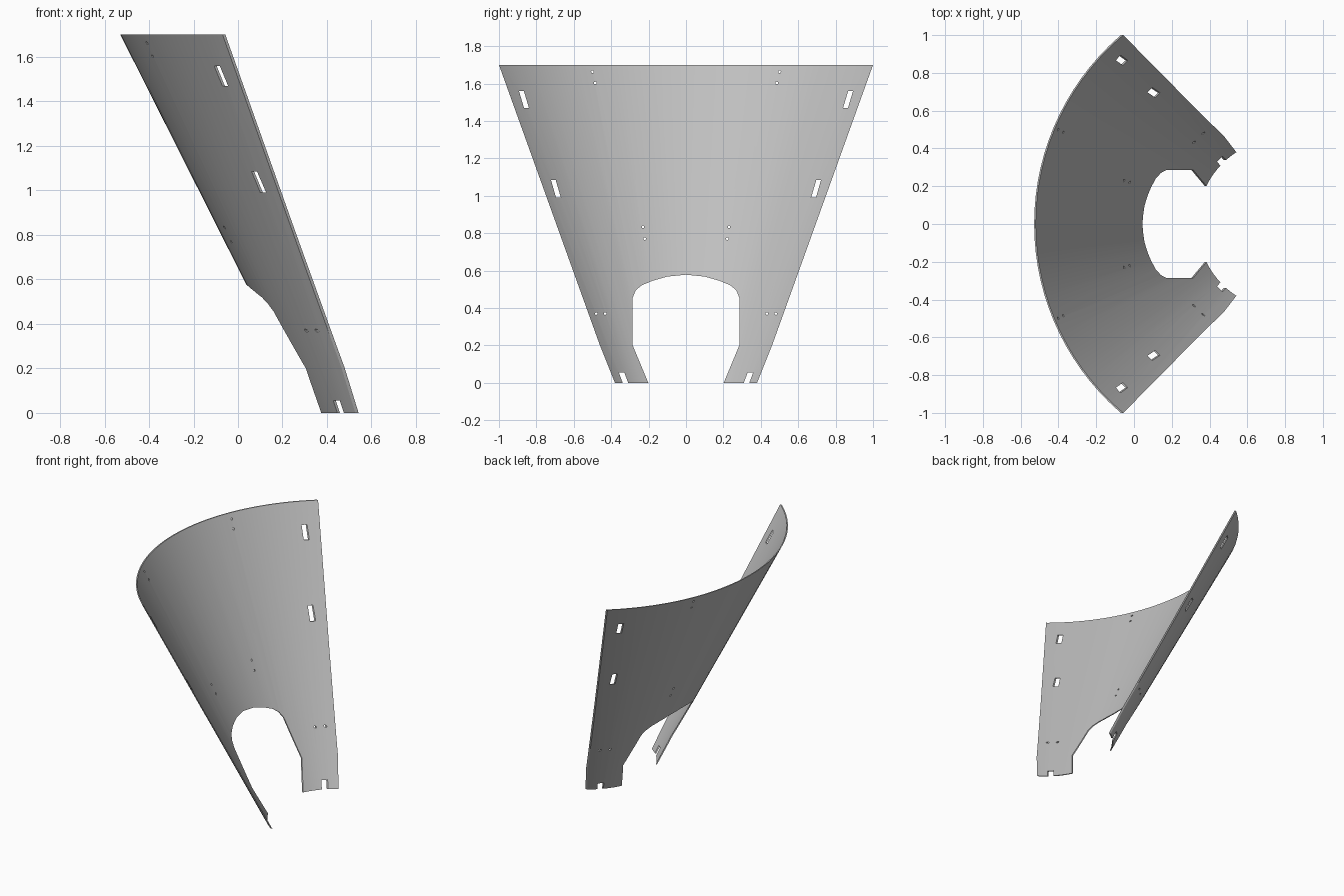
import bpy, bmesh, math

cube = bpy.data.objects.get("Cube")
if cube:
    bpy.data.objects.remove(cube, do_unlink=True)

# Cone the sheet is rolled on
AXIS_X, R_BASE, SLOPE, HEIGHT = 0.79, 0.462, 0.504, 1.70
THICK, SWEEP, SEGS = 0.008, math.radians(65), 40

grey = bpy.data.materials.new("sheet grey")
grey.use_nodes = True
grey.diffuse_color = (0.52, 0.52, 0.52, 1)
grey.node_tree.nodes["Principled BSDF"].inputs["Base Color"].default_value = (0.52, 0.52, 0.52, 1)


def make_object(name, bm):
    bmesh.ops.recalc_face_normals(bm, faces=bm.faces[:])
    mesh = bpy.data.meshes.new(name)
    bm.to_mesh(mesh)
    bm.free()
    mesh.materials.append(grey)
    obj = bpy.data.objects.new(name, mesh)
    bpy.context.collection.objects.link(obj)
    return obj


def add_prism(bm, outline):
    """Extrude a (y, z) outline along x, right through the sheet."""
    face = bm.faces.new([bm.verts.new((-0.8, y, z)) for y, z in outline])
    moved = bmesh.ops.extrude_face_region(bm, geom=[face])["geom"]
    verts = [v for v in moved if isinstance(v, bmesh.types.BMVert)]
    bmesh.ops.translate(bm, verts=verts, vec=(1.6, 0, 0))


def mirrored(points):
    return [(-y, z) for y, z in reversed(points)]


def cut(target, cutter, operation):
    mod = target.modifiers.new(operation.lower(), "BOOLEAN")
    mod.object, mod.operation, mod.solver = cutter, operation, "EXACT"
    bpy.ops.object.modifier_apply(modifier=mod.name)
    bpy.data.objects.remove(cutter, do_unlink=True)


# Conical sheet: sector of a thin shell
bm = bmesh.new()
sections = []
for i in range(SEGS + 1):
    a = -SWEEP + 2 * SWEEP * i / SEGS
    ring = []
    for inset, z in ((0, 0), (0, HEIGHT), (THICK, HEIGHT), (THICK, 0)):
        r = R_BASE + SLOPE * z - inset
        ring.append(bm.verts.new((AXIS_X - r * math.cos(a), r * math.sin(a), z)))
    sections.append(ring)
for a, b in zip(sections, sections[1:]):
    for k in range(4):
        n = (k + 1) % 4
        bm.faces.new((a[k], a[n], b[n], b[k]))
bm.faces.new(sections[0])
bm.faces.new(sections[-1])
sheet = make_object("curved_sheet", bm)
bpy.context.view_layer.objects.active = sheet
sheet.select_set(True)

# Outer trim with the arched opening between the two feet
half = [(0.10, 0.568), (0.18, 0.545), (0.24, 0.52), (0.27, 0.492), (0.285, 0.455),
        (0.285, 0.20), (0.16, -0.10), (0.34, -0.10), (0.462, 0.205), (1.036, 1.80)]
bm = bmesh.new()
add_prism(bm, [(0, 0.578)] + half + mirrored(half))
cut(sheet, make_object("trim_cutter", bm), "INTERSECT")

# Slots, foot notches and rivet holes on both sides
openings = [
    [(0.840, 1.47), (0.866, 1.47), (0.893, 1.56), (0.867, 1.56)],
    [(0.669, 0.99), (0.695, 0.99), (0.722, 1.085), (0.697, 1.085)],
    [(0.290, -0.05), (0.320, -0.05), (0.359, 0.055), (0.330, 0.055)],
]
for cy, cz in ((0.50, 1.662), (0.485, 1.603), (0.23, 0.833), (0.22, 0.77),
               (0.48, 0.37), (0.432, 0.37)):
    openings.append([(cy + 0.007 * math.cos(k * math.pi / 5),
                      cz + 0.007 * math.sin(k * math.pi / 5)) for k in range(10)])
bm = bmesh.new()
for outline in openings:
    add_prism(bm, outline)
    add_prism(bm, mirrored(outline))
cut(sheet, make_object("hole_cutter", bm), "DIFFERENCE")

bpy.ops.object.shade_smooth_by_angle(angle=math.radians(30))
